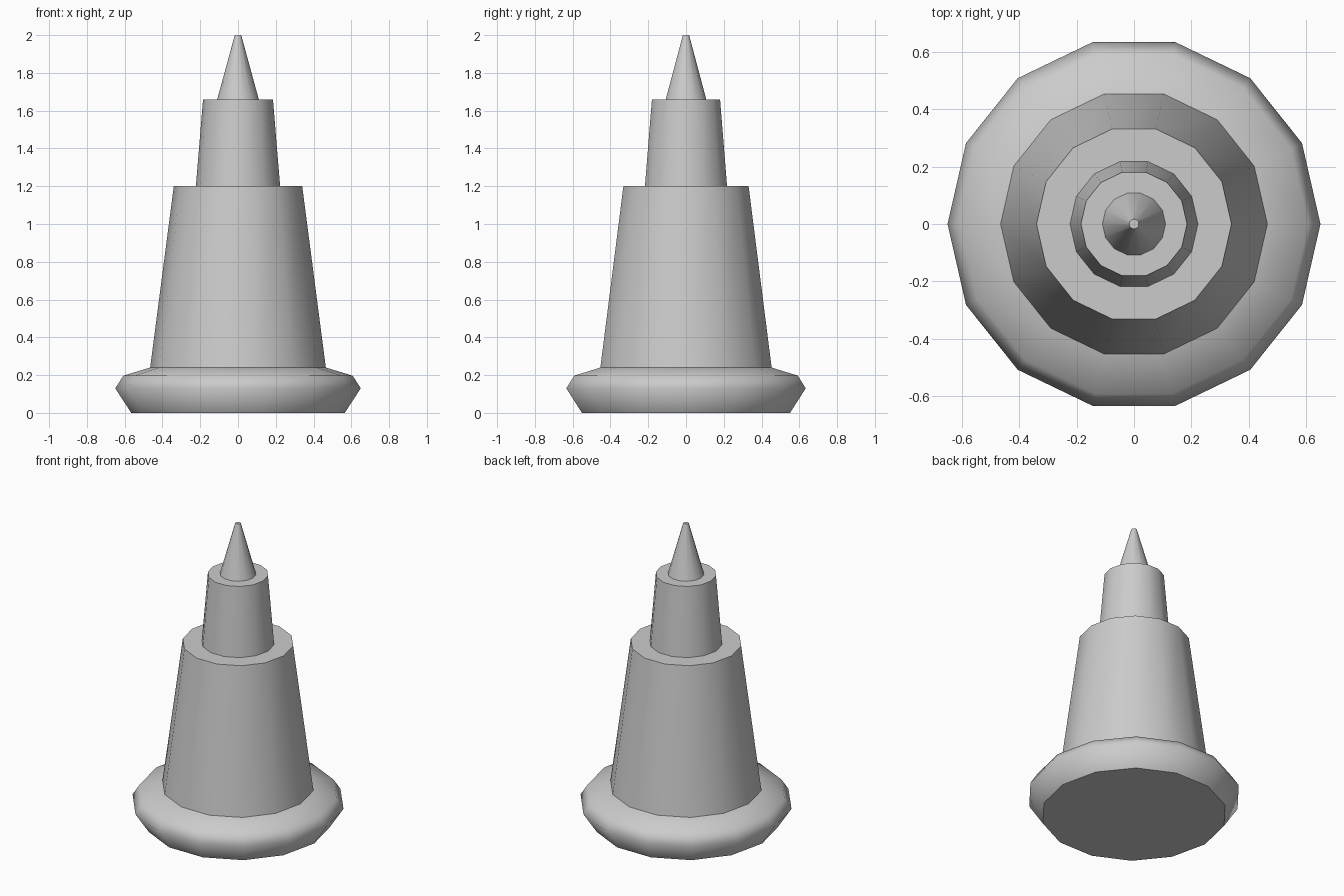
import bpy, bmesh, math

SIDES = 14

cube = bpy.data.objects.get("Cube")
if cube:
    bpy.data.objects.remove(cube, do_unlink=True)

grey = bpy.data.materials.new("light_grey")
grey.use_nodes = True
colour = (0.6, 0.6, 0.6, 1)
grey.diffuse_color = colour
grey.node_tree.nodes["Principled BSDF"].inputs["Base Color"].default_value = colour


def turned_part(name, profile):
    """Revolve (radius, height) points into a capped solid with smooth walls."""
    bm = bmesh.new()
    rings = []
    for r, z in profile:
        angles = [math.tau * i / SIDES for i in range(SIDES)]
        rings.append([bm.verts.new((r * math.cos(a), r * math.sin(a), z)) for a in angles])
    for low, high in zip(rings, rings[1:]):
        for i in range(SIDES):
            j = (i + 1) % SIDES
            bm.faces.new((low[i], low[j], high[j], high[i])).smooth = True
    # Flat caps with crisp rims
    for cap in (bm.faces.new(rings[0][::-1]), bm.faces.new(rings[-1])):
        for edge in cap.edges:
            edge.smooth = False
    mesh = bpy.data.meshes.new(name)
    bm.to_mesh(mesh)
    bm.free()
    mesh.materials.append(grey)
    obj = bpy.data.objects.new(name, mesh)
    bpy.context.collection.objects.link(obj)
    return obj


# Rounded foot, two tapered tiers and the pointed tip
turned_part("base_ring", [(0.565, 0), (0.65, 0.13), (0.607, 0.197), (0.465, 0.24)])
turned_part("lower_tier", [(0.465, 0.24), (0.34, 1.2)])
turned_part("upper_tier", [(0.223, 1.2), (0.185, 1.66)])
turned_part("tip", [(0.11, 1.66), (0.017, 2)])
